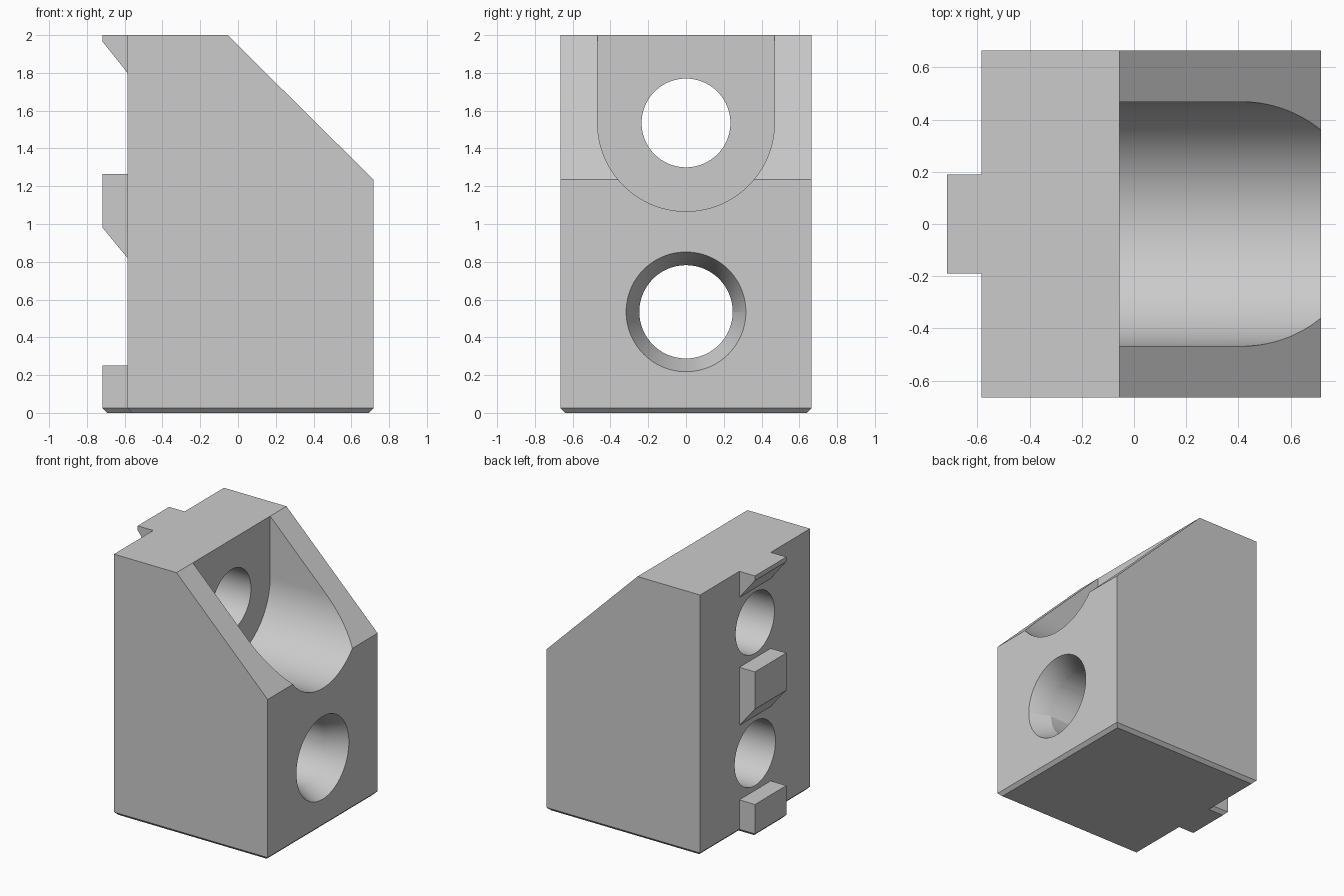
import bpy, bmesh, math
from mathutils import Matrix

if "Cube" in bpy.data.objects:
    bpy.data.objects.remove(bpy.data.objects["Cube"])

HALF_WIDTH = 0.665
BACK, FRONT = -0.585, 0.717
WALL = -0.055            # pocket back wall
UPPER, LOWER = 1.535, 0.535   # hole heights

grey = bpy.data.materials.new("plain grey")
grey.use_nodes = True
colour = (0.6, 0.6, 0.6, 1)
grey.diffuse_color = colour
grey.node_tree.nodes["Principled BSDF"].inputs["Base Color"].default_value = colour


def make_object(name, bm):
    bmesh.ops.recalc_face_normals(bm, faces=bm.faces)
    mesh = bpy.data.meshes.new(name)
    bm.to_mesh(mesh)
    bm.free()
    mesh.materials.append(grey)
    obj = bpy.data.objects.new(name, mesh)
    bpy.context.collection.objects.link(obj)
    return obj


def prism(name, profile, half):
    """Side profile (x, z) extruded across y."""
    bm = bmesh.new()
    face = bm.faces.new([bm.verts.new((x, -half, z)) for x, z in profile])
    out = bmesh.ops.extrude_face_region(bm, geom=[face])
    verts = [v for v in out["geom"] if isinstance(v, bmesh.types.BMVert)]
    bmesh.ops.translate(bm, verts=verts, vec=(0, 2 * half, 0))
    return make_object(name, bm)


def bore(name, x0, x1, r0, r1, z, sides=96):
    """Round cutter along x, radius r0 at x0 and r1 at x1."""
    bm = bmesh.new()
    turn = Matrix.Translation(((x0 + x1) / 2, 0, z)) @ Matrix.Rotation(math.pi / 2, 4, 'Y')
    bmesh.ops.create_cone(bm, cap_ends=True, segments=sides, radius1=r0,
                          radius2=r1, depth=x1 - x0, matrix=turn)
    return make_object(name, bm)


def combine(target, other, operation):
    mod = target.modifiers.new(other.name, 'BOOLEAN')
    mod.operation, mod.solver, mod.object = operation, 'EXACT', other
    bpy.context.view_layer.objects.active = target
    bpy.ops.object.modifier_apply(modifier=mod.name)
    bpy.data.objects.remove(other)


# Wedge-topped block
block = prism("mounting_block", [(BACK, 0), (FRONT, 0), (FRONT, 1.235), (WALL, 2), (BACK, 2)],
              HALF_WIDTH)

# Locating tabs on the back
TIP, ROOT = -0.717, BACK + 0.05
for name, low, slope, high in [("bottom_tab", 0, 0, 0.25),
                               ("middle_tab", 0.82, 0.98, 1.265),
                               ("top_tab", 1.8, 1.965, 2)]:
    tab = prism(name, [(ROOT, low), (BACK, low), (TIP, slope), (TIP, high), (ROOT, high)]
                if slope else [(ROOT, low), (TIP, low), (TIP, high), (ROOT, high)], 0.19)
    combine(block, tab, 'UNION')

# Chamfer around the whole base outline
bm = bmesh.new()
bm.from_mesh(block.data)
bmesh.ops.remove_doubles(bm, verts=bm.verts, dist=0.0001)
bmesh.ops.dissolve_limit(bm, angle_limit=0.01, verts=bm.verts, edges=bm.edges)
rim = [e for e in bm.edges if all(v.co.z < 0.001 for v in e.verts)]
bmesh.ops.bevel(bm, geom=rim, offset=0.025, segments=1, affect='EDGES')
bm.to_mesh(block.data)
bm.free()

# U-shaped pocket open to the top
arc = [math.pi + math.pi * i / 64 for i in range(65)]
bm = bmesh.new()
outline = [(0.468 * math.cos(a), UPPER + 0.468 * math.sin(a)) for a in arc]
outline += [(0.468, 2.2), (-0.468, 2.2)]
face = bm.faces.new([bm.verts.new((WALL, y, z)) for y, z in outline])
out = bmesh.ops.extrude_face_region(bm, geom=[face])
bmesh.ops.translate(bm, vec=(1, 0, 0),
                    verts=[v for v in out["geom"] if isinstance(v, bmesh.types.BMVert)])
combine(block, make_object("pocket", bm), 'DIFFERENCE')

# Through holes, the lower one with a flared mouth
combine(block, bore("upper_hole", -1, 0.2, 0.235, 0.235, UPPER), 'DIFFERENCE')
combine(block, bore("lower_hole", -1, 1, 0.247, 0.247, LOWER), 'DIFFERENCE')
combine(block, bore("flared_mouth", FRONT - 0.15, FRONT + 0.15, 0.247, 0.387, LOWER), 'DIFFERENCE')

bpy.ops.object.select_all(action='DESELECT')
block.select_set(True)
bpy.context.view_layer.objects.active = block
bpy.ops.object.shade_smooth_by_angle(angle=math.radians(30))
